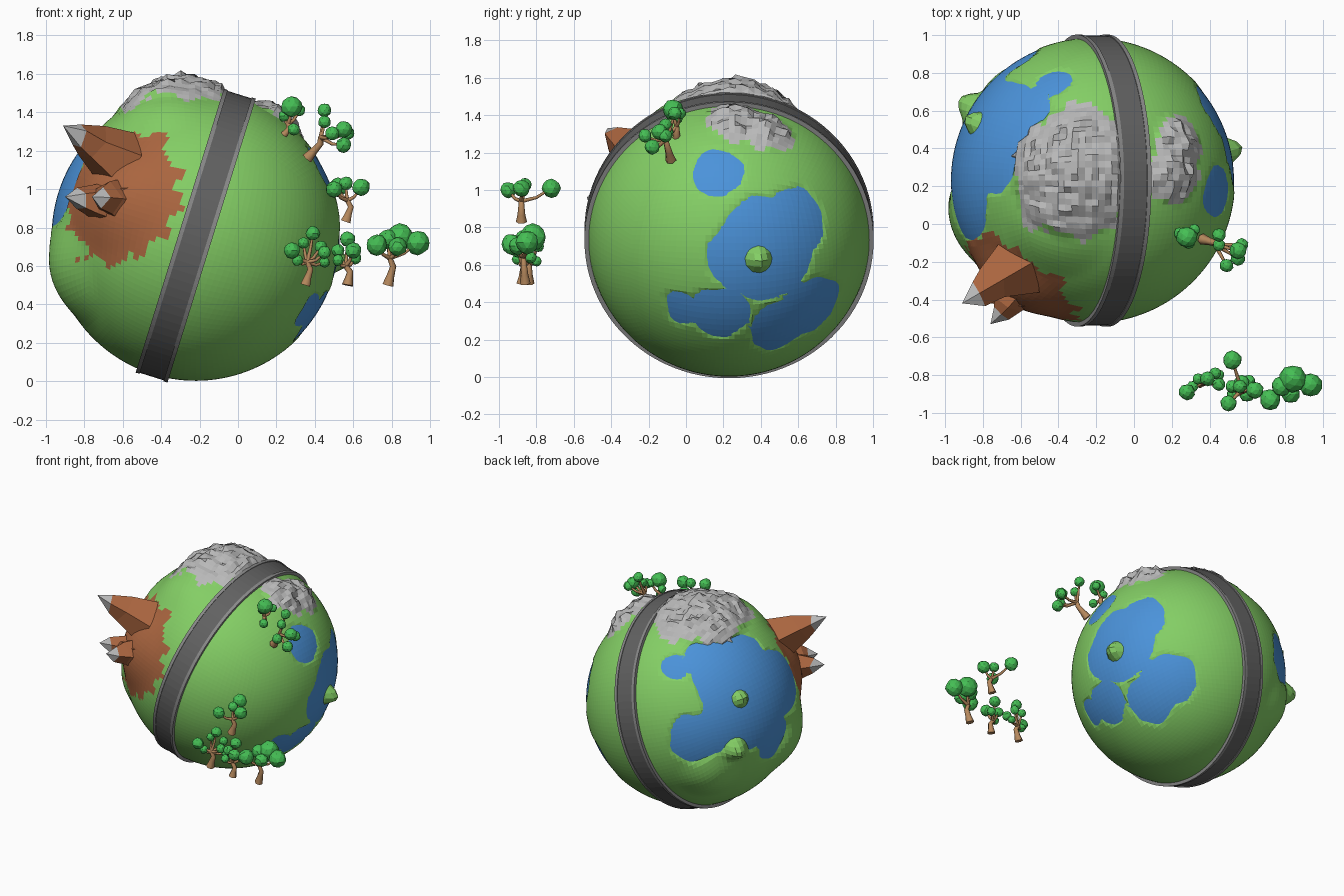
import bpy, bmesh, math, random
from mathutils import Vector as V, noise

if "Cube" in bpy.data.objects:
    bpy.data.objects.remove(bpy.data.objects["Cube"])

random.seed(4)
C, R = V((-0.22, 0.23, 0.758)), 0.755          # planet centre and land radius
S = V((0.297, 0, 0.955))                       # road plane direction
AX = V((0.955, 0, -0.297))                     # road axis


def mat(name, rgb):
    m = bpy.data.materials.new(name)
    m.diffuse_color = (*rgb, 1)
    m.use_nodes = True
    m.node_tree.nodes["Principled BSDF"].inputs["Base Color"].default_value = m.diffuse_color
    return m


GRASS = mat("grass", (0.23, 0.62, 0.13))
WATER = mat("water", (0.07, 0.29, 0.70))
EARTH = mat("earth", (0.40, 0.13, 0.05))
ROCK = mat("rock", (0.48, 0.48, 0.48))
ROAD = mat("asphalt", (0.12, 0.12, 0.12))
CURB = mat("curb", (0.25, 0.25, 0.25))
LEAF = mat("leaf", (0.06, 0.52, 0.09))
BARK = mat("bark", (0.47, 0.25, 0.11))


def finish(name, bm, *mats):
    me = bpy.data.meshes.new(name)
    bmesh.ops.recalc_face_normals(bm, faces=bm.faces[:])
    bm.to_mesh(me)
    bm.free()
    for m in mats:
        me.materials.append(m)
    ob = bpy.data.objects.new(name, me)
    bpy.context.collection.objects.link(ob)
    return ob


def cube_sphere(n):
    bm = bmesh.new()
    bmesh.ops.create_cube(bm, size=2)
    bmesh.ops.subdivide_edges(bm, edges=bm.edges[:], cuts=n - 1, use_grid_fill=True)
    for v in bm.verts:
        p = V([math.tan(c * math.pi / 4) for c in v.co]).normalized()
        v.co = AX * p.x + V((0, 1, 0)) * p.y + S * p.z
    return bm


# Directions on the globe, picked as offsets in a viewing plane
def spot(view, a, b):
    r, u = view
    o = r * a + u * b
    return (o + r.cross(u) * math.sqrt(max(0, R * R - o.length_squared))).normalized()


SIDE = (V((0, 1, 0)), V((0, 0, 1)))
TOP = (V((1, 0, 0)), V((0, 1, 0)))
FRONT = (V((1, 0, 0)), V((0, 0, 1)))
BACK = (V((-0.82, -0.57, 0)), V((0.24, -0.35, 0.91)))

lakes = [(spot(SIDE, y - C.y, z - C.z), r) for y, z, r in (
    (0.43, 0.68, 0.27), (0.60, 0.84, 0.17), (0.26, 0.62, 0.15), (0.17, 1.10, 0.14),
    (-0.02, 0.36, 0.09), (0.18, 0.34, 0.16), (0.52, 0.27, 0.17), (0.68, 0.37, 0.18))]
lakes += [(spot(BACK, a, b), r) for a, b, r in (
    (0.32, 0.18, 0.32), (0.40, -0.05, 0.32), (0.03, -0.28, 0.18), (0.22, -0.2, 0.18),
    (0.58, -0.27, 0.16), (-0.14, 0.22, 0.09), (0.1, 0.28, 0.15))]
lakes.append((V((-0.70, -0.08, 0.28)).normalized(), 0.24))

# hills: direction, radius, height
hills = [(spot(SIDE, 0.16, -0.13), 0.11, 0.11), (spot(BACK, 0.34, 0.0), 0.10, 0.10),
         (spot(BACK, 0.31, -0.34), 0.12, 0.09), (V((-0.72, -0.25, -0.22)).normalized(), 0.32, 0.05),
         (spot(TOP, -0.2, -0.28), 0.3, 0.04), (V((-0.5, 0.5, -0.3)).normalized(), 0.25, 0.04),
         (V((-0.43, -0.58, 0.22)).normalized(), 0.34, 0.05)]
# mountains: direction, radius, height
mounts = [(spot(TOP, -0.10, 0.05), 0.35, 0.10), (spot(TOP, 0.03, 0.0), 0.17, 0.06),
          (spot(TOP, 0.43, 0.03), 0.16, 0.06), (spot(TOP, 0.46, 0.2), 0.15, 0.06)]
badland = spot(FRONT, -0.43, 0.22)


def dist(d, c):
    return (d - c).length * R


def in_rock(d):
    wob = 1 + 0.25 * noise.noise(d * 9)
    return any(dist(d, c) < r * wob for c, r, _ in mounts)


def height(d):
    h = 0.0
    wob = 0.03 * noise.noise(d * 7)
    for c, r in lakes:
        h = min(h, -0.04 * min(1, max(0, (r + 0.02 + wob - dist(d, c)) / 0.09)))
    if in_rock(d):
        h = max(h, 0)
    for c, r, a in hills:
        t = dist(d, c) / r
        if t < 1:
            h += a * (1 - t * t) ** 2
    top = 0
    for c, r, a in mounts:
        t = dist(d, c) / r
        if t < 1:
            top = max(top, a * (1 - t) ** 0.8 + 0.035 * noise.noise(d * 18) * min(1, 3 * (1 - t)))
    h += top
    return min(h, 0.004) if abs(d.dot(AX)) < 0.09 else h


# Land with coloured patches
bm = cube_sphere(36)
for f in bm.faces:
    d = f.calc_center_median().normalized()
    if in_rock(d):
        f.material_index = 1
    elif dist(d, badland) < 0.36 + 0.09 * noise.noise(d * 8):
        f.material_index = 2
for v in bm.verts:
    v.co = C + v.co * (R + height(v.co))
finish("land", bm, GRASS, ROCK, EARTH)

# Water globe showing through the low land
bm = cube_sphere(32)
for v in bm.verts:
    v.co = C + v.co * 0.749
finish("water", bm, WATER)


# Ring road with two curbs
def band(name, w0, w1, r0, r1, m, n=96):
    bm = bmesh.new()
    rings = []
    for i in range(n):
        a = 2 * math.pi * i / n
        rad = V((0, math.cos(a), 0)) + S * math.sin(a)
        rings.append([bm.verts.new(C + AX * w + rad * r)
                      for w, r in ((w0, r0), (w1, r0), (w1, r1), (w0, r1))])
    for i in range(n):
        p, q = rings[i], rings[(i + 1) % n]
        for k in range(4):
            bm.faces.new((p[k], p[(k + 1) % 4], q[(k + 1) % 4], q[k]))
    finish(name, bm, m)


band("road", -0.065, 0.065, 0.735, 0.768, ROAD)
band("left_curb", -0.087, -0.065, 0.73, 0.773, CURB)
band("right_curb", 0.065, 0.087, 0.73, 0.773, CURB)


# Jagged rock spikes with grey tips
def spike(name, base, tip, r, n=5):
    base, tip = V(base), V(tip)
    ax = (tip - base).normalized()
    u = ax.orthogonal().normalized()
    w = ax.cross(u)
    bm = bmesh.new()
    rings = []
    for t, s in ((0, 1), (0.5, 0.55), (0.72, 0.36)):
        rings.append([bm.verts.new(base.lerp(tip, t + random.uniform(-.08, .08) * (t > 0)) + (
            u * math.cos(i * 2 * math.pi / n) + w * math.sin(i * 2 * math.pi / n))
            * r * s * random.uniform(0.8, 1.2)) for i in range(n)])
    end = bm.verts.new(tip)
    for i in range(n):
        j = (i + 1) % n
        for k in range(2):
            bm.faces.new((rings[k][i], rings[k][j], rings[k + 1][j], rings[k + 1][i]))
        bm.faces.new((rings[2][i], rings[2][j], end)).material_index = 1
    bm.faces.new(rings[0])
    finish(name, bm, EARTH, ROCK)


spike("upper_spike", (-0.60, -0.24, 1.13), (-0.91, -0.42, 1.33), 0.19)
spike("lower_spike", (-0.60, -0.28, 0.92), (-0.90, -0.41, 0.96), 0.18)
spike("front_spike", (-0.60, -0.32, 0.93), (-0.76, -0.53, 0.96), 0.15)


# Trees: bent trunk, one branch and one leaf ball per entry (x, y, z, radius)
def tree(name, foot, fork, balls):
    foot, fork = V(foot), V(fork)
    cu = bpy.data.curves.new(name + "_trunk", "CURVE")
    cu.dimensions = "3D"
    cu.bevel_depth, cu.bevel_resolution = 1.0, 1
    cu.use_fill_caps = True

    def limb(pts, radii):
        sp = cu.splines.new("POLY")
        sp.points.add(len(pts) - 1)
        for p, co, r in zip(sp.points, pts, radii):
            p.co, p.radius = (*co, 1), r

    bend = V((0.02, 0, 0))
    limb([foot, foot.lerp(fork, 0.35) + bend * 0.5, foot.lerp(fork, 0.7) + bend, fork],
         (0.03, 0.021, 0.017, 0.014))
    bm = bmesh.new()
    for x, y, z, r in balls:
        p = V((x, y, z))
        limb([fork, fork.lerp(p, 0.5) - V((0, 0, 0.015)), p], (0.012, 0.009, 0.006))
        res = bmesh.ops.create_icosphere(bm, subdivisions=2, radius=r)
        for v in res["verts"]:
            v.co = p + v.co * random.uniform(0.94, 1.06)
    finish(name + "_leaves", bm, LEAF)
    cu.materials.append(BARK)
    ob = bpy.data.objects.new(name + "_trunk", cu)
    bpy.context.collection.objects.link(ob)
    bpy.ops.object.select_all(action="DESELECT")
    ob.select_set(True)
    bpy.context.view_layer.objects.active = ob
    bpy.ops.object.convert(target="MESH")


tree("hill_tree_left", (0.21, -0.05, 1.25), (0.26, -0.05, 1.34), [
    (0.28, -0.07, 1.43, .056), (0.24, -0.05, 1.38, .03), (0.32, -0.03, 1.41, .03), (0.29, -0.1, 1.31, .032)])
tree("hill_tree_right", (0.36, -0.08, 1.16), (0.43, -0.11, 1.27), [
    (0.45, -0.06, 1.41, .036), (0.45, -0.11, 1.35, .033), (0.55, -0.14, 1.31, .045),
    (0.49, -0.22, 1.29, .036), (0.55, -0.18, 1.23, .04), (0.57, -0.11, 1.29, .035)])
tree("ground_tree_left", (0.35, -0.84, 0.5), (0.36, -0.84, 0.62), [
    (0.39, -0.82, 0.77, .038), (0.43, -0.79, 0.70, .032), (0.45, -0.85, 0.67, .034),
    (0.28, -0.89, 0.68, .042), (0.34, -0.82, 0.72, .03), (0.31, -0.86, 0.63, .03), (0.45, -0.8, 0.62, .028)])
tree("ground_tree_middle", (0.57, -0.88, 0.5), (0.56, -0.87, 0.6), [
    (0.57, -0.84, 0.74, .04), (0.52, -0.86, 0.68, .035), (0.60, -0.90, 0.68, .042),
    (0.52, -0.9, 0.63, .03), (0.61, -0.83, 0.64, .032)])
tree("ground_tree_right", (0.78, -0.86, 0.5), (0.79, -0.87, 0.64), [
    (0.72, -0.93, 0.71, .056), (0.78, -0.86, 0.74, .052), (0.84, -0.82, 0.75, .072),
    (0.935, -0.85, 0.72, .062), (0.83, -0.9, 0.70, .048)])
tree("floating_tree", (0.56, -0.88, 0.83), (0.57, -0.88, 0.94), [
    (0.52, -0.72, 1.01, .05), (0.50, -0.95, 1.0, .043), (0.64, -0.88, 1.01, .046), (0.56, -0.86, 1.03, .036)])
